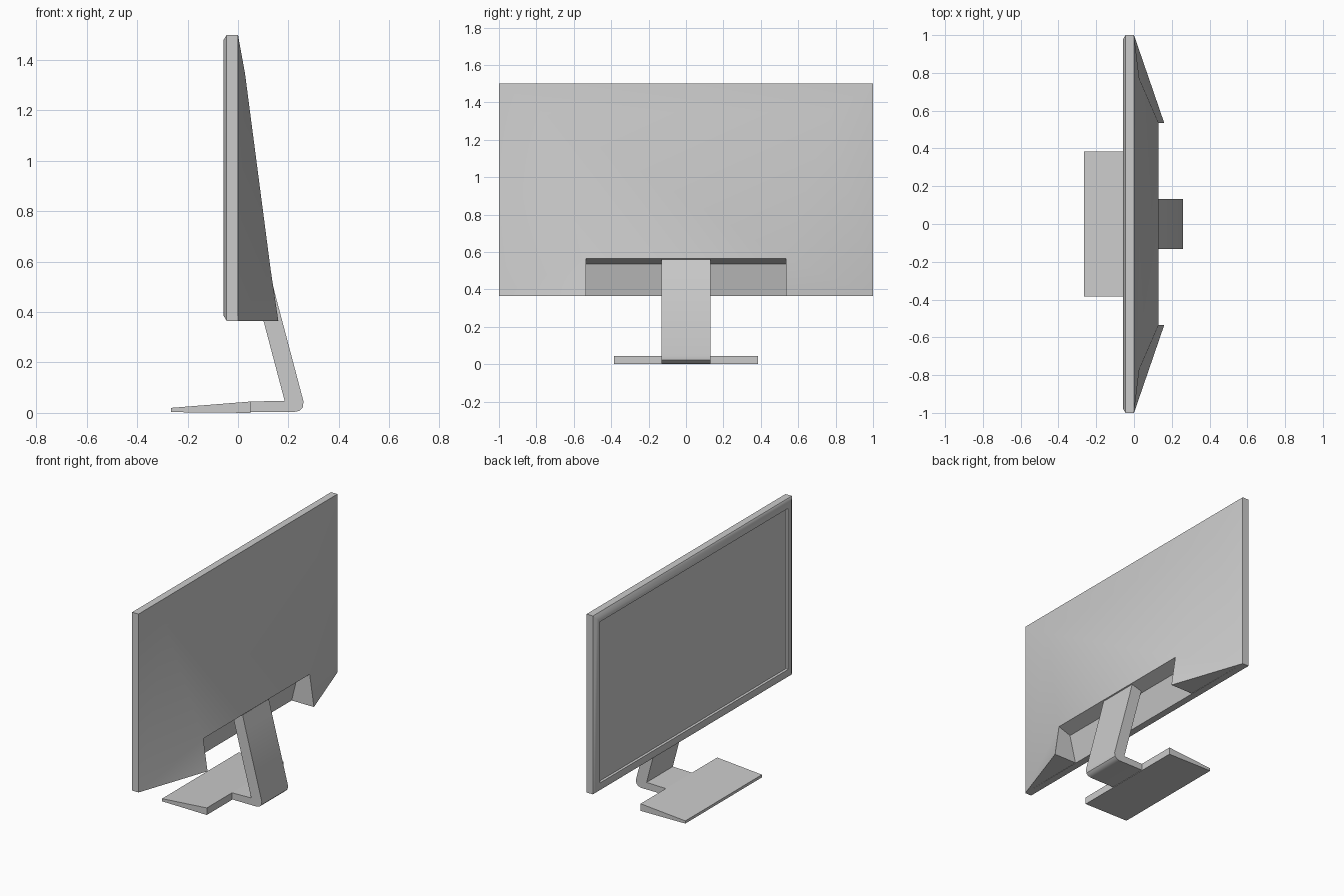
import bpy, bmesh, math

cube = bpy.data.objects.get("Cube")
if cube:
    bpy.data.objects.remove(cube, do_unlink=True)

grey = bpy.data.materials.new("light_grey_plastic")
grey.use_nodes = True
COLOUR = (0.6, 0.6, 0.6, 1)
grey.diffuse_color = COLOUR
grey.node_tree.nodes["Principled BSDF"].inputs["Base Color"].default_value = COLOUR


def finish(name, bm, angle=35):
    """Turn a bmesh into a named, smooth-shaded object."""
    bmesh.ops.recalc_face_normals(bm, faces=bm.faces)
    mesh = bpy.data.meshes.new(name)
    bm.to_mesh(mesh)
    bm.free()
    obj = bpy.data.objects.new(name, mesh)
    bpy.context.collection.objects.link(obj)
    mesh.materials.append(grey)
    bpy.ops.object.select_all(action='DESELECT')
    obj.select_set(True)
    bpy.context.view_layer.objects.active = obj
    bpy.ops.object.shade_smooth_by_angle(angle=math.radians(angle))
    return obj


def extrude_profile(name, profile, half_width):
    """Sweep an x-z outline across the width."""
    bm = bmesh.new()
    ends = [[bm.verts.new((x, y, z)) for x, z in profile]
            for y in (-half_width, half_width)]
    bm.faces.new(ends[0])
    bm.faces.new(ends[1])
    for i in range(len(profile)):
        j = (i + 1) % len(profile)
        bm.faces.new((ends[0][i], ends[0][j], ends[1][j], ends[1][i]))
    return finish(name, bm)


TOP, BOTTOM = 1.5, 0.365


# Front frame: nested rectangular loops, ending in the recessed screen
def rectangle(bm, x, inset):
    y, low, high = 1 - inset, BOTTOM + inset, TOP - inset
    return [bm.verts.new((x, *p)) for p in ((-y, low), (y, low), (y, high), (-y, high))]


bm = bmesh.new()
steps = [(0, 0), (-0.045, 0), (-0.057, 0.02), (-0.057, 0.055), (-0.046, 0.06)]
loops = [rectangle(bm, *s) for s in steps]
for a, b in zip(loops, loops[1:]):
    for i in range(4):
        j = (i + 1) % 4
        bm.faces.new((a[i], a[j], b[j], b[i]))
bm.faces.new(loops[0])
finish("screen_frame", bm)

bm = bmesh.new()
bm.faces.new(rectangle(bm, -0.046, 0.06))
screen = finish("screen", bm)
screen.data.flip_normals() if screen.data.polygons[0].normal.x > 0 else None

# Rear shell: sloping wedge with a notch for the neck
bm = bmesh.new()
half = {
    "rim_top": (0, 1, TOP), "rim_low": (0, 1, BOTTOM),
    "shoulder": (0.028, 0.77, 1.345), "notch_top": (0.13, 0.535, 0.565),
    "lip": (0.16, 0.535, BOTTOM), "notch_in": (0.045, 0.535, 0.535),
    "notch_low": (0.003, 0.535, BOTTOM),
}
right, left = [{k: bm.verts.new((x, s * y, z)) for k, (x, y, z) in half.items()}
               for s in (-1, 1)]
for side in (right, left):
    for names in ("rim_top rim_low shoulder", "shoulder rim_low notch_top",
                  "notch_top rim_low lip", "rim_low notch_low lip",
                  "lip notch_low notch_in notch_top"):
        bm.faces.new([side[n] for n in names.split()])
for a, b in (("rim_top", "shoulder"), ("shoulder", "notch_top"),
             ("notch_top", "notch_in"), ("notch_in", "notch_low")):
    bm.faces.new((right[a], right[b], left[b], left[a]))
finish("rear_shell", bm, 30)

# Neck: leaning post with a rounded heel and a short foot
neck = [(0.05, 0.003), (0.22, 0.003), (0.243, 0.008), (0.257, 0.022), (0.26, 0.045),
        (0.145, 0.48), (0.125, 0.56), (0.055, 0.54), (0.185, 0.048), (0.05, 0.045)]
extrude_profile("neck", neck, 0.132)

# Base plate tapering towards the front
extrude_profile("base_plate", [(-0.265, 0.003), (0.05, 0), (0.05, 0.045), (-0.265, 0.02)], 0.385)
